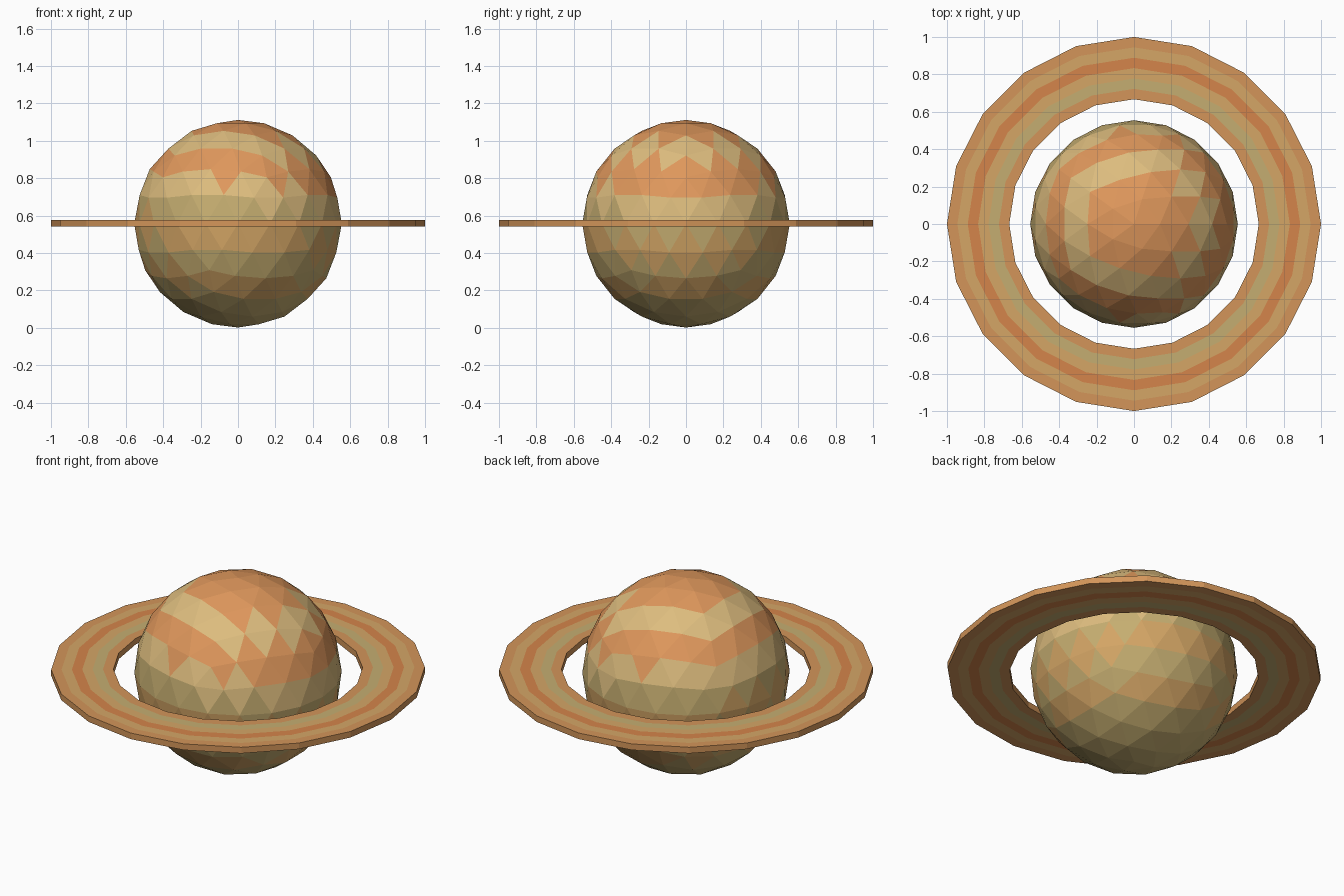
import bpy, bmesh
from math import sin, cos, tau

if "Cube" in bpy.data.objects:
    bpy.data.objects.remove(bpy.data.objects["Cube"])

R, Z = 0.555, 0.557        # planet radius, centre height
SIDES = 20                 # ring facets


def material(name, rgb):
    m = bpy.data.materials.new(name)
    m.diffuse_color = tuple((c / 255) ** 2.2 for c in rgb) + (1,)
    m.use_nodes = True
    m.node_tree.nodes["Principled BSDF"].inputs["Base Color"].default_value = m.diffuse_color
    return m


MATS = [material("sand", (220, 187, 125)), material("apricot", (222, 150, 92)),
        material("tan", (212, 165, 102)), material("khaki", (196, 172, 112)),
        material("rust", (212, 132, 76)), material("amber", (210, 148, 90))]


def finish(bm, name):
    me = bpy.data.meshes.new(name)
    bm.to_mesh(me)
    bm.free()
    for m in MATS:
        me.materials.append(m)
    ob = bpy.data.objects.new(name, me)
    bpy.context.collection.objects.link(ob)
    return ob


# Planet: faceted ball with slightly tilted colour bands
bands = [(1.03, 1), (0.93, 0), (0.79, 1), (0.66, 0), (0.55, 3),
         (0.41, 2), (0.29, 3), (0.19, 2), (-1, 3)]
bm = bmesh.new()
bmesh.ops.create_icosphere(bm, subdivisions=3, radius=R)
bmesh.ops.translate(bm, verts=bm.verts, vec=(0, 0, Z))
for f in bm.faces:
    c = f.calc_center_median()
    h = c.z + 0.12 * c.x
    f.material_index = next(i for low, i in bands if h > low)
finish(bm, "planet")

# Ring: flat 20-sided washer with six concentric stripes
stripes = [5, 3, 2, 4, 3, 5]
stripes = [5, 3, 2, 4, 2, 5]
inner, outer, z0, z1 = 0.667, 1.0, 0.541, 0.577
n = len(stripes)
radii = [inner + (outer - inner) * i / n for i in range(n + 1)]
profile = [(r, z1) for r in radii] + [(r, z0) for r in reversed(radii)]
colours = stripes + [5] + stripes[::-1] + [5]
bm = bmesh.new()
loops = [[bm.verts.new((r * cos(tau * k / SIDES), r * sin(tau * k / SIDES), z))
          for r, z in profile] for k in range(SIDES)]
for k in range(SIDES):
    a, b = loops[k], loops[(k + 1) % SIDES]
    for i in range(len(profile)):
        j = (i + 1) % len(profile)
        f = bm.faces.new((a[i], a[j], b[j], b[i]))
        f.material_index = colours[i]
bmesh.ops.recalc_face_normals(bm, faces=bm.faces)
finish(bm, "ring")
